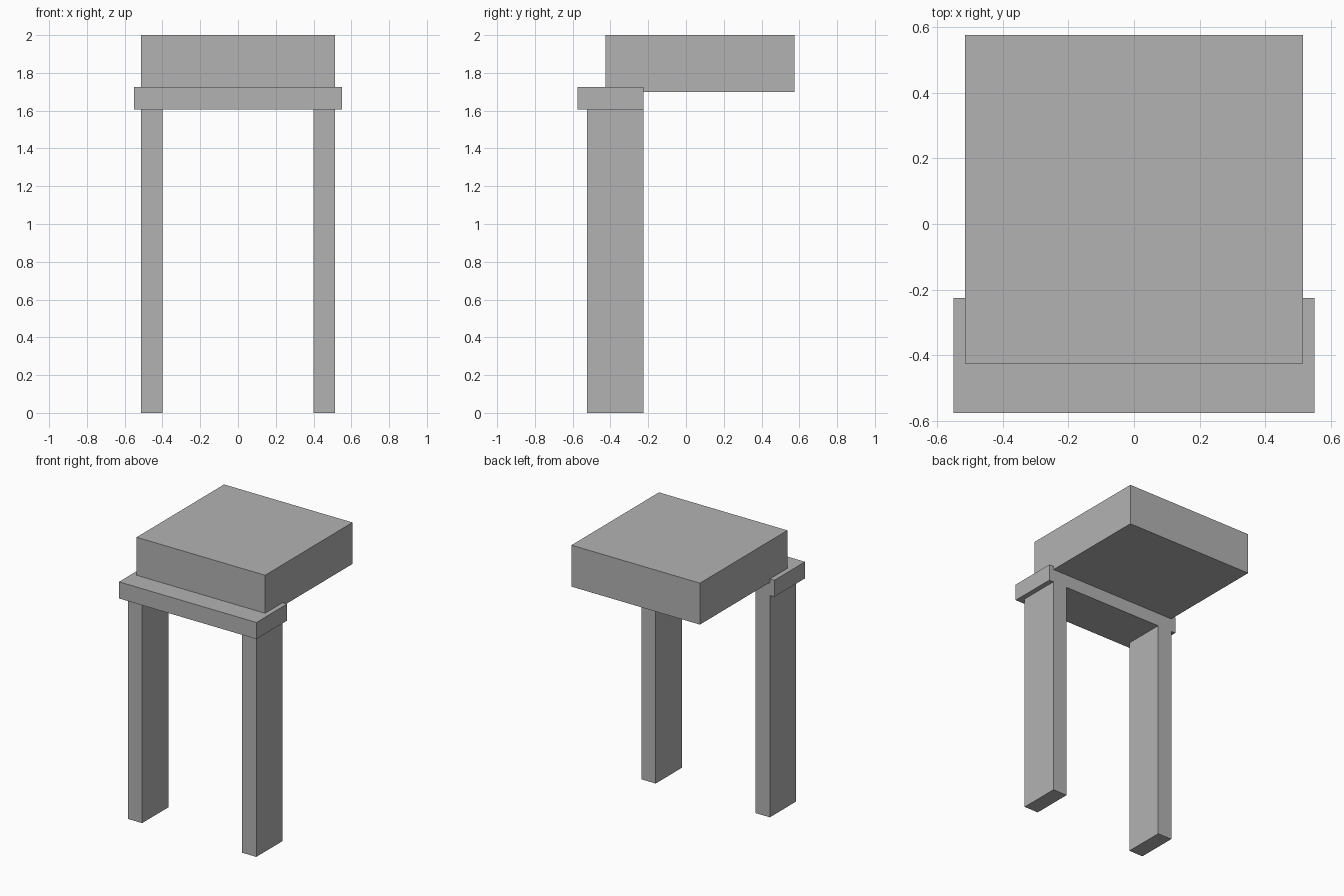
import bpy
from mathutils import Vector

cube = bpy.data.objects.get("Cube")
if cube:
    bpy.data.objects.remove(cube, do_unlink=True)

# Single flat grey
grey = bpy.data.materials.new("plain grey")
grey.use_nodes = True
colour = (0.45, 0.45, 0.45, 1)
grey.diffuse_color = colour
grey.node_tree.nodes["Principled BSDF"].inputs["Base Color"].default_value = colour


def box(name, low, high):
    """Axis-aligned box between two corners."""
    low, high = Vector(low), Vector(high)
    bpy.ops.mesh.primitive_cube_add(size=1, location=(low + high) / 2)
    obj = bpy.context.object
    obj.name = name
    obj.scale = high - low
    bpy.ops.object.transform_apply(location=False, rotation=False, scale=True)
    obj.data.materials.append(grey)
    return obj


# Two upright legs
for side, x in (("right", -0.457), ("left", 0.457)):
    box(side + "_leg", (x - 0.057, -0.525, 0), (x + 0.057, -0.225, 1.605))

# Cross beam resting on the legs
box("cross_beam", (-0.55, -0.575, 1.605), (0.55, -0.225, 1.725))

# Thick slab sunk slightly into the beam and overhanging the back
box("top_slab", (-0.514, -0.425, 1.7), (0.514, 0.575, 2))
